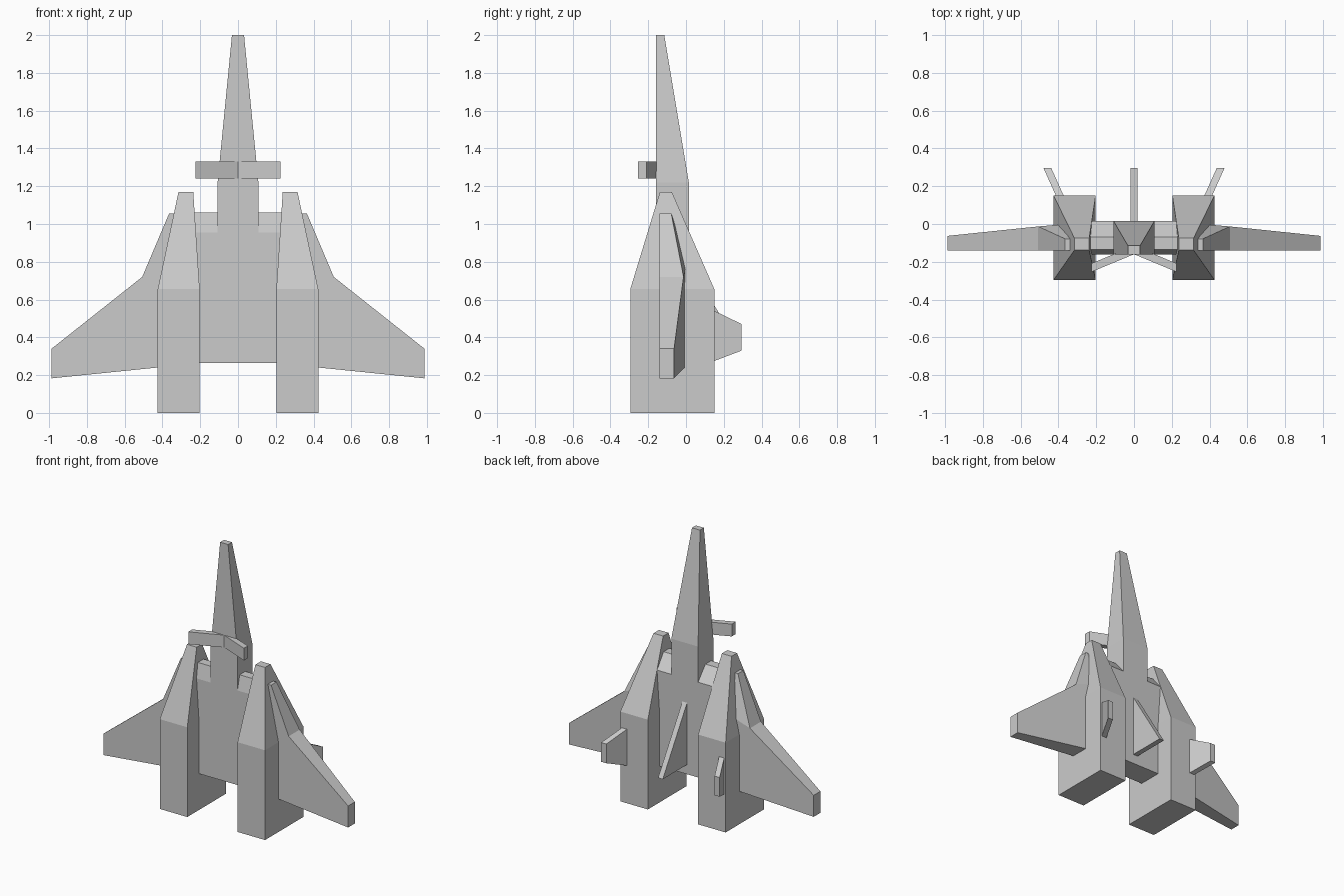
import bpy, bmesh

if "Cube" in bpy.data.objects:
    bpy.data.objects.remove(bpy.data.objects["Cube"])


def loft(name, ring_a, ring_b, caps_b=None):
    """Solid between two matching rings; caps_b optionally splits the second cap."""
    bm = bmesh.new()
    a = [bm.verts.new(p) for p in ring_a]
    b = [bm.verts.new(p) for p in ring_b]
    n = len(a)
    bm.faces.new(a)
    for cap in caps_b or [range(n)]:
        bm.faces.new([b[i] for i in cap])
    for i in range(n):
        j = (i + 1) % n
        bm.faces.new((a[i], a[j], b[j], b[i]))
    bmesh.ops.recalc_face_normals(bm, faces=bm.faces)
    mesh = bpy.data.meshes.new(name)
    bm.to_mesh(mesh)
    bm.free()
    ob = bpy.data.objects.new(name, mesh)
    bpy.context.collection.objects.link(ob)
    return ob


def mirror(ob):
    """Repeat a part on the other side of x = 0."""
    mod = ob.modifiers.new("Mirror", 'MIRROR')
    mod.use_mirror_merge = False
    return ob


def rect(x0, x1, y0, y1, z):
    return [(x0, y0, z), (x1, y0, z), (x1, y1, z), (x0, y1, z)]


def tapered_block(name, base, shoulder, top):
    """Straight box section that tapers above the shoulder."""
    ob = loft(name, base, shoulder)
    bm = bmesh.new()
    bm.from_mesh(ob.data)
    bm.verts.ensure_lookup_table()
    cap = next(f for f in bm.faces if all(v.index >= 4 for v in f.verts))
    lower = [bm.verts[i] for i in range(4, 8)]
    bm.faces.remove(cap)
    upper = [bm.verts.new(p) for p in top]
    bm.faces.new(upper)
    for i in range(4):
        j = (i + 1) % 4
        bm.faces.new((lower[i], lower[j], upper[j], upper[i]))
    bmesh.ops.recalc_face_normals(bm, faces=bm.faces)
    bm.to_mesh(ob.data)
    bm.free()
    return ob


# Central body: side profile (y, z) stretched across x
profile = [(-.16, .265), (-.16, .955), (-.135, 1.06), (-.07, 1.06), (.015, .96), (.015, .265)]
loft("body", [(-.25, y, z) for y, z in profile], [(.25, y, z) for y, z in profile])

# Fuselage and pointed nose
tapered_block("nose",
              rect(-.108, .108, -.16, .015, .90),
              rect(-.108, .108, -.16, .015, 1.22),
              rect(-.032, .032, -.16, -.115, 2.0))

# Engine pods
mirror(tapered_block("engine_pod",
                     rect(.203, .425, -.295, .15, 0),
                     rect(.203, .425, -.295, .15, .655),
                     rect(.237, .315, -.138, -.075, 1.17)))

# Wings: front outline (x, z) with a tapering thickness at the back
outline = [(.30, 1.055), (.365, 1.055), (.507, .72), (.987, .34), (.987, .183), (.30, .253), (.30, .80)]
back_y = [-.078, -.078, -.013, -.063, -.063, .005, .005]
mirror(loft("wing",
            [(x, -.14, z) for x, z in outline],
            [(x, y, z) for (x, z), y in zip(outline, back_y)],
            [(0, 1, 6), (1, 2, 6), (2, 3, 4, 5, 6)]))

# Canards swept forward from the nose
plan = [(0, -.16), (.224, -.253), (.224, -.208), (0, -.115)]
mirror(loft("canard", [(x, y, 1.24) for x, y in plan], [(x, y, 1.33) for x, y in plan]))

# Triangular centre fin on the back
fin = [(0, .81), (.295, .335), (0, .335)]
loft("centre_fin", [(-.019, y, z) for y, z in fin], [(.019, y, z) for y, z in fin])

# Splayed fins on the pods; x shifts outward with y
pod_fin = [(.10, .565), (.15, .54), (.295, .47), (.295, .33), (.15, .275), (.10, .255)]
rings = [[(x + .45 * (y - .15), y, z) for y, z in pod_fin] for x in (.372, .413)]
mirror(loft("pod_fin", *rings))
